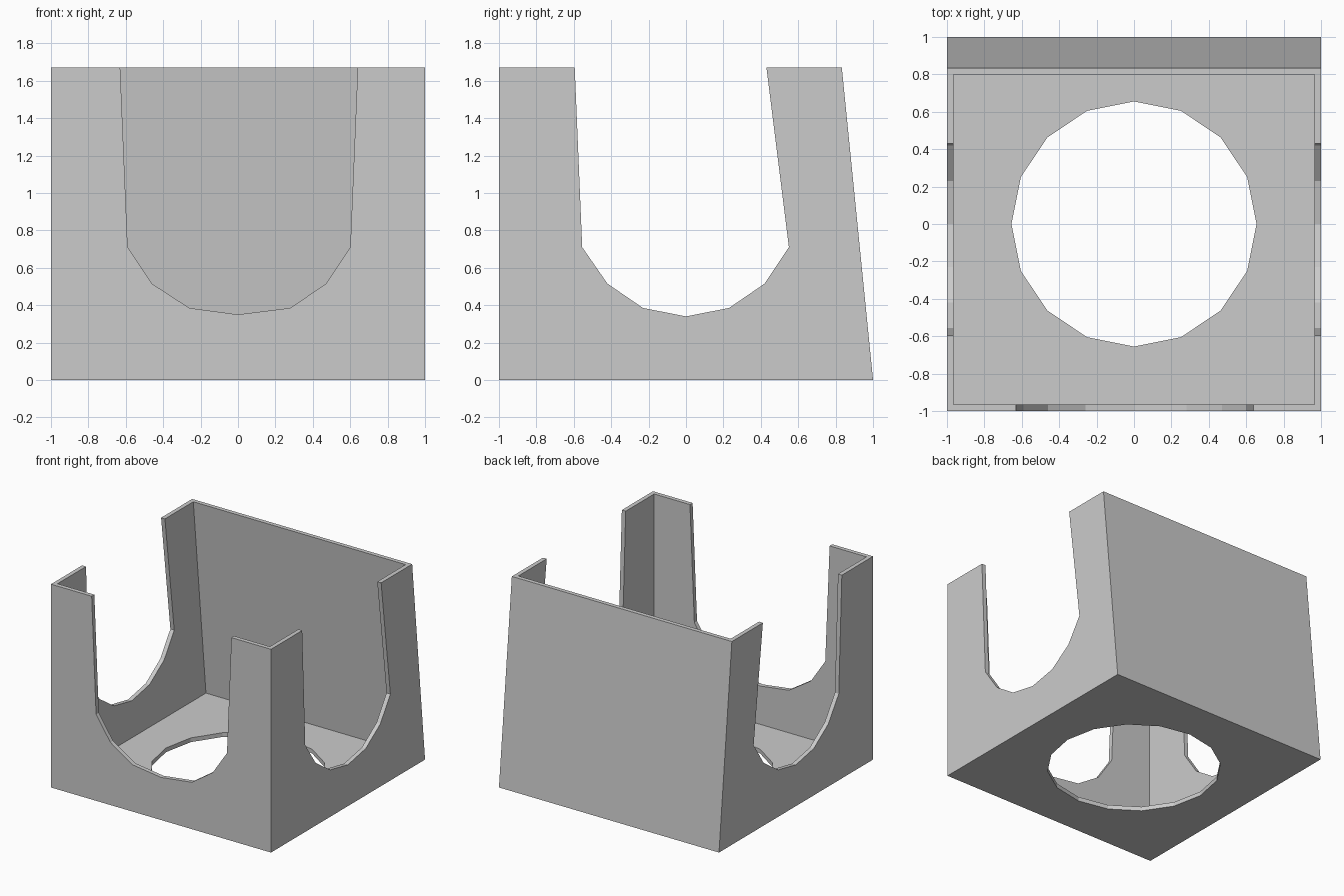
import bpy
import bmesh
import math
from mathutils import Vector

if "Cube" in bpy.data.objects:
    bpy.data.objects.remove(bpy.data.objects["Cube"], do_unlink=True)

HEIGHT, WALL = 1.67, 0.035

grey = bpy.data.materials.new("plain grey")
grey.use_nodes = True
colour = (0.6, 0.6, 0.6, 1)
grey.diffuse_color = colour
grey.node_tree.nodes["Principled BSDF"].inputs["Base Color"].default_value = colour


def prism(name, profile, axis, start, end):
    """Extrude a 2D profile along x, y or z."""
    place = {
        "x": lambda p: (start, p[0], p[1]),
        "y": lambda p: (p[0], start, p[1]),
        "z": lambda p: (p[0], p[1], start),
    }[axis]
    bm = bmesh.new()
    face = bm.faces.new([bm.verts.new(place(p)) for p in profile])
    grown = bmesh.ops.extrude_face_region(bm, geom=[face])
    moved = [v for v in grown["geom"] if isinstance(v, bmesh.types.BMVert)]
    step = Vector([end - start if a == axis else 0 for a in "xyz"])
    bmesh.ops.translate(bm, verts=moved, vec=step)
    bmesh.ops.recalc_face_normals(bm, faces=bm.faces)
    mesh = bpy.data.meshes.new(name)
    bm.to_mesh(mesh)
    bm.free()
    mesh.materials.append(grey)
    obj = bpy.data.objects.new(name, mesh)
    bpy.context.collection.objects.link(obj)
    return obj


def cut(target, cutter):
    """Subtract the cutter and remove it."""
    cutter.hide_render = True
    mod = target.modifiers.new("cut", "BOOLEAN")
    mod.operation = "DIFFERENCE"
    mod.solver = "EXACT"
    mod.object = cutter
    bpy.context.view_layer.objects.active = target
    bpy.ops.object.modifier_apply(modifier=mod.name)
    bpy.data.objects.remove(cutter, do_unlink=True)


def above_rim(points):
    """Carry both ends of a notch on past the rim."""
    def extend(a, b):
        return tuple(q + (q - p) * 0.1 for p, q in zip(a, b))
    return [extend(points[1], points[0])] + points[1:-1] + [extend(points[-2], points[-1])]


# Box with a leaning back wall
box = prism("open_box", [(-1, 0), (1, 0), (0.833, HEIGHT), (-1, HEIGHT)], "x", -1, 1)

# Hollow interior, parallel to the leaning wall
top = HEIGHT + 0.1
hollow = [(-1 + WALL, WALL), (0.962, WALL), (0.788, top), (-1 + WALL, top)]
cut(box, prism("interior_cutter", hollow, "x", -1 + WALL, 1 - WALL))

# Round opening in the floor
ring = [(0.655 * math.cos(i * math.pi / 8), 0.655 * math.sin(i * math.pi / 8)) for i in range(16)]
cut(box, prism("floor_cutter", ring, "z", -0.1, 0.2))

# U-shaped notch in the front wall
front = [(-0.63, HEIGHT), (-0.59, 0.71), (-0.46, 0.515), (-0.26, 0.385), (0, 0.35),
         (0.28, 0.385), (0.47, 0.515), (0.60, 0.71), (0.64, HEIGHT)]
cut(box, prism("front_cutter", above_rim(front), "y", -1.1, -0.9))

# Matching notches through both side walls
side = [(-0.595, HEIGHT), (-0.555, 0.71), (-0.42, 0.515), (-0.23, 0.385), (0, 0.34),
        (0.23, 0.385), (0.42, 0.515), (0.55, 0.71), (0.43, HEIGHT)]
cut(box, prism("side_cutter", above_rim(side), "x", -1.1, 1.1))
